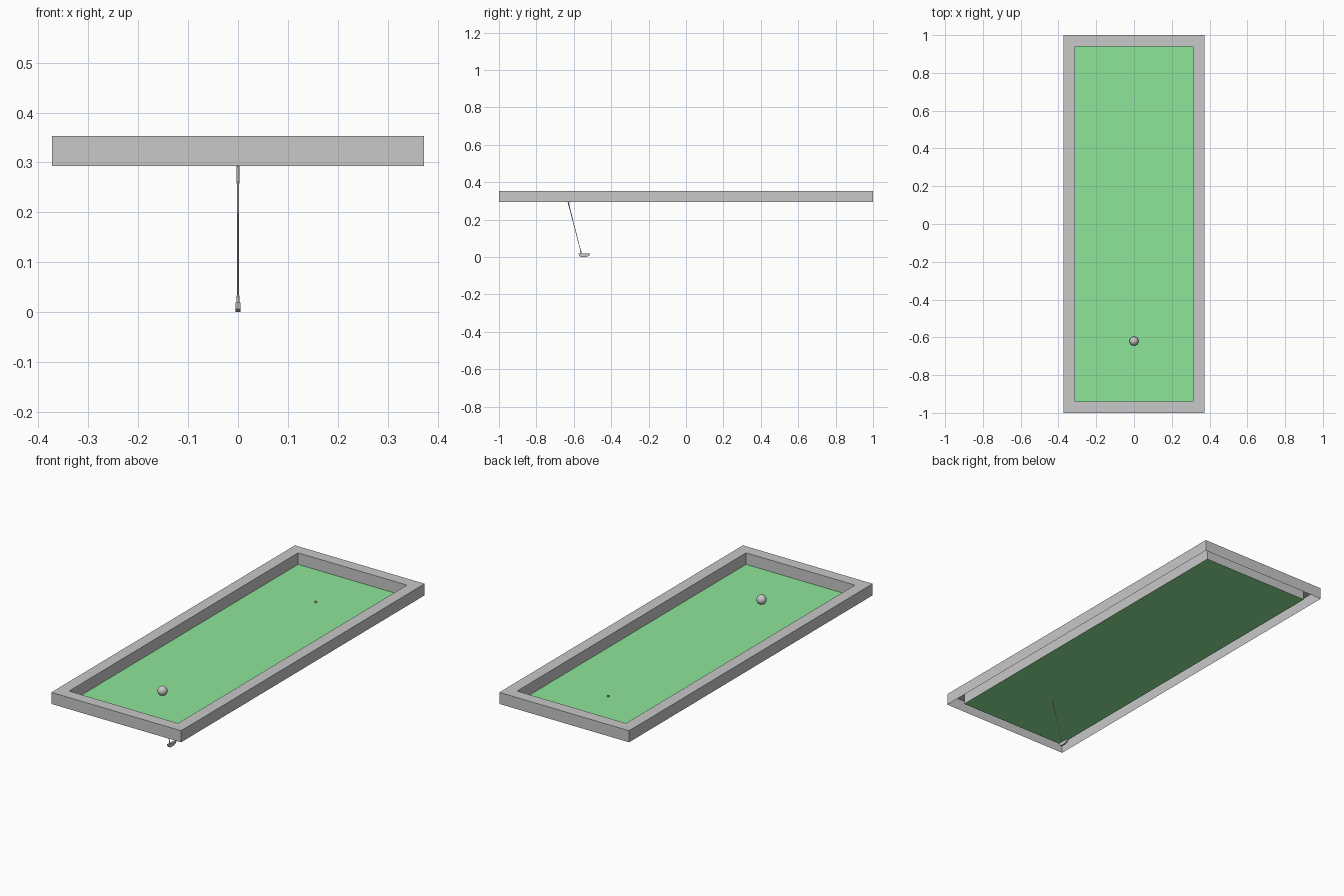
import bpy, bmesh, math
from mathutils import Vector

if "Cube" in bpy.data.objects:
    bpy.data.objects.remove(bpy.data.objects["Cube"])


def material(name, rgb):
    m = bpy.data.materials.new(name)
    m.diffuse_color = (*rgb, 1.0)
    m.use_nodes = True
    m.node_tree.nodes["Principled BSDF"].inputs["Base Color"].default_value = m.diffuse_color
    return m


GREY = material("grey", (0.58, 0.58, 0.58))
GREEN = material("turf green", (0.27, 0.79, 0.32))

BOTTOM, TOP = 0.293, 0.353


def add_object(name, bm, mat, smooth=False):
    bmesh.ops.recalc_face_normals(bm, faces=bm.faces[:])
    mesh = bpy.data.meshes.new(name)
    bm.to_mesh(mesh)
    bm.free()
    mesh.materials.append(mat)
    ob = bpy.data.objects.new(name, mesh)
    bpy.context.collection.objects.link(ob)
    if smooth:
        bpy.ops.object.select_all(action='DESELECT')
        ob.select_set(True)
        bpy.context.view_layer.objects.active = ob
        bpy.ops.object.shade_smooth_by_angle(angle=math.radians(35))
    return ob


def rect_loop(bm, hx, hy, z):
    return [bm.verts.new((sx * hx, sy * hy, z))
            for sx, sy in ((-1, -1), (1, -1), (1, 1), (-1, 1))]


def rod(name, a, b, ra, rb, mat, sides=12):
    """Tapered round bar from point a to point b."""
    a, b = Vector(a), Vector(b)
    bm = bmesh.new()
    bmesh.ops.create_cone(bm, cap_ends=True, segments=sides,
                          radius1=ra, radius2=rb, depth=(b - a).length)
    bm.transform((b - a).to_track_quat('Z', 'Y').to_matrix().to_4x4())
    bmesh.ops.translate(bm, verts=bm.verts[:], vec=(a + b) / 2)
    return add_object(name, bm, mat, True)


# Border: hollow channel, open underneath (outer wall, top, inner wall)
bm = bmesh.new()
loops = [rect_loop(bm, *p) for p in ((0.373, 1.0, BOTTOM), (0.373, 1.0, TOP),
                                     (0.313, 0.94, TOP), (0.313, 0.94, BOTTOM))]
for low, high in zip(loops, loops[1:]):
    for i in range(4):
        j = (i + 1) % 4
        bm.faces.new((low[i], low[j], high[j], high[i]))
add_object("border", bm, GREY)

# Putting surface
bm = bmesh.new()
bm.faces.new(rect_loop(bm, 0.313, 0.94, BOTTOM))
turf = add_object("turf", bm, GREEN)
if turf.data.polygons[0].normal.z < 0:
    turf.data.flip_normals()

# Ball resting on the turf
bm = bmesh.new()
bmesh.ops.create_uvsphere(bm, u_segments=16, v_segments=10, radius=0.024)
bmesh.ops.translate(bm, verts=bm.verts[:], vec=(0, -0.62, BOTTOM + 0.0235))
add_object("ball", bm, GREY, True)

# Small marker at the far end
rod("marker", (0, 0.64, BOTTOM), (0, 0.64, BOTTOM + 0.007), 0.006, 0.006, GREY)

# Club: leaning shaft, two-step grip and hosel
foot, head_top = Vector((0, -0.559, 0.016)), Vector((0, -0.630, 0.2925))


def along(z):
    return foot.lerp(head_top, (z - foot.z) / (head_top.z - foot.z))


rod("club_shaft", along(0.016), along(0.20), 0.0016, 0.0016, GREY)
rod("club_grip_lower", along(0.198), along(0.26), 0.0021, 0.0024, GREY)
rod("club_grip_upper", along(0.258), along(0.2925), 0.0027, 0.0032, GREY)
rod("club_hosel", along(0.016), along(0.035), 0.0036, 0.0024, GREY)

# Club head: side profile extruded across x
profile = ((-0.575, 0.019), (-0.572, 0.006), (-0.560, 0.0), (-0.535, 0.0),
           (-0.518, 0.006), (-0.512, 0.014), (-0.514, 0.018), (-0.545, 0.018))
bm = bmesh.new()
face = bm.faces.new([bm.verts.new((-0.005, y, z)) for y, z in profile])
ext = bmesh.ops.extrude_face_region(bm, geom=[face])
bmesh.ops.translate(bm, vec=(0.01, 0, 0),
                    verts=[g for g in ext["geom"] if isinstance(g, bmesh.types.BMVert)])
add_object("club_head", bm, GREY)
